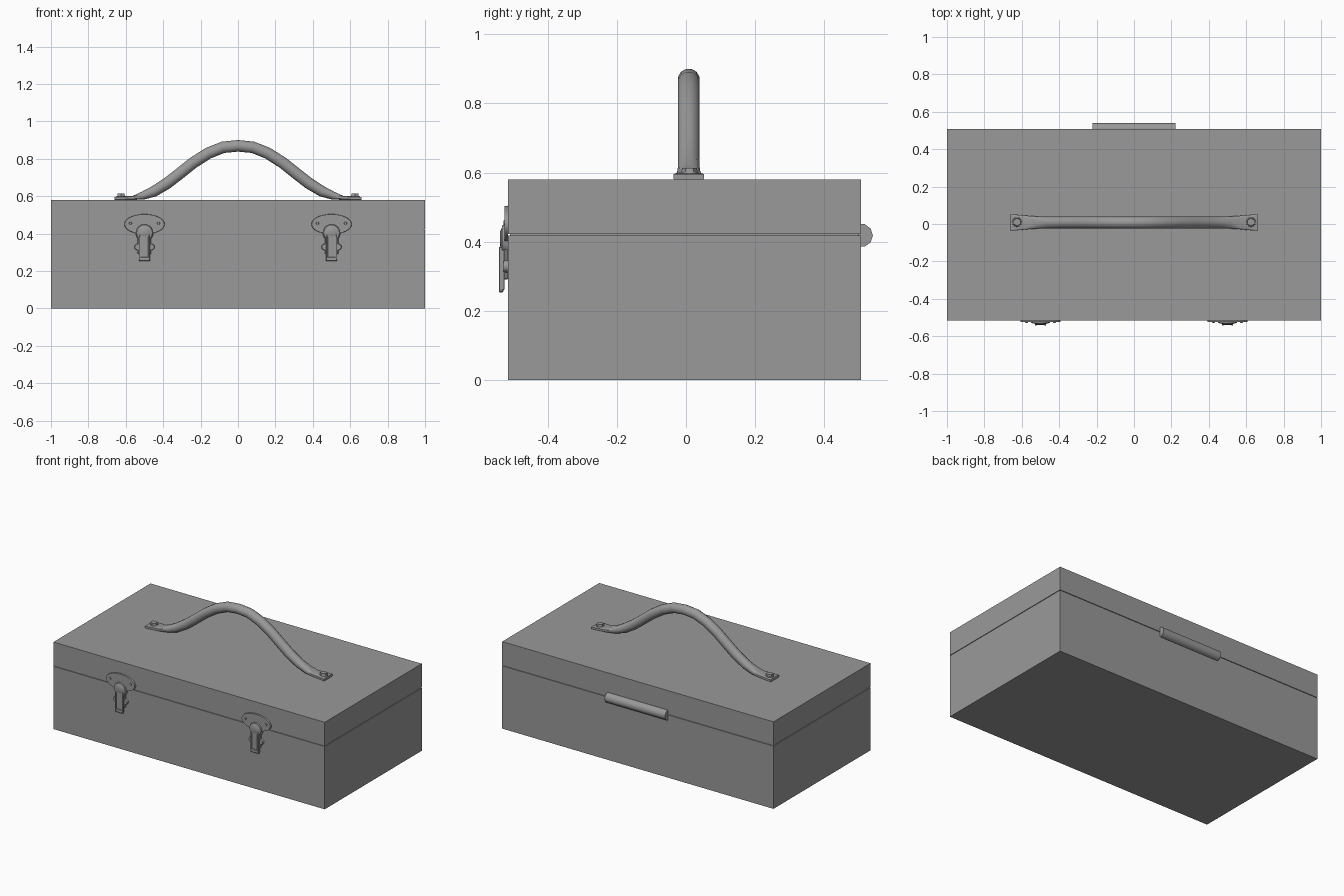
import bpy, bmesh, math
from mathutils import Matrix, Vector

cube = bpy.data.objects.get("Cube")
if cube:
    bpy.data.objects.remove(cube, do_unlink=True)

steel = bpy.data.materials.new("grey_steel")
steel.use_nodes = True
steel.diffuse_color = (0.32, 0.32, 0.32, 1)
steel.node_tree.nodes["Principled BSDF"].inputs["Base Color"].default_value = steel.diffuse_color

FRONT = -0.515
BACK = 0.507


def finish(name, bm, smooth=False):
    bmesh.ops.recalc_face_normals(bm, faces=bm.faces)
    mesh = bpy.data.meshes.new(name)
    bm.to_mesh(mesh)
    bm.free()
    mesh.materials.append(steel)
    obj = bpy.data.objects.new(name, mesh)
    bpy.context.collection.objects.link(obj)
    if smooth:
        bpy.ops.object.select_all(action='DESELECT')
        obj.select_set(True)
        bpy.context.view_layer.objects.active = obj
        bpy.ops.object.shade_smooth_by_angle(angle=math.radians(40))
    return obj


def box(name, x, y, z, bevel=0):
    """Box from three (low, high) ranges."""
    bm = bmesh.new()
    size = [b - a for a, b in (x, y, z)]
    mid = [(a + b) / 2 for a, b in (x, y, z)]
    bmesh.ops.create_cube(bm, size=1, matrix=Matrix.Translation(mid) @ Matrix.Diagonal((*size, 1)))
    if bevel:
        bmesh.ops.bevel(bm, geom=bm.edges[:], offset=bevel, segments=1, affect='EDGES')
    return finish(name, bm)


def disc(name, centre, axis, r1, r2, depth, sides, scale=(1, 1, 1), smooth=True):
    """Cylinder or cone along an axis, the r2 end pointing along it."""
    bm = bmesh.new()
    turn = Vector((0, 0, 1)).rotation_difference(Vector(axis)).to_matrix().to_4x4()
    bmesh.ops.create_cone(bm, cap_ends=True, segments=sides, radius1=r1, radius2=r2, depth=depth,
                          matrix=Matrix.Translation(centre) @ Matrix.Diagonal((*scale, 1)) @ turn)
    return finish(name, bm, smooth)


def loft(name, rings, smooth=True):
    bm = bmesh.new()
    loops = [[bm.verts.new(p) for p in ring] for ring in rings]
    n = len(loops[0])
    for a, b in zip(loops, loops[1:]):
        for i in range(n):
            bm.faces.new((a[i], a[(i + 1) % n], b[(i + 1) % n], b[i]))
    bm.faces.new(loops[0])
    bm.faces.new(loops[-1][::-1])
    return finish(name, bm, smooth)


# Case: lower tray and lid with a thin recessed seam
box("case_body", (-1, 1), (FRONT, BACK), (0, 0.418))
box("lid", (-1, 1), (FRONT, BACK), (0.422, 0.58))
box("seam_lip", (-0.994, 0.994), (FRONT + 0.006, BACK - 0.006), (0.4, 0.44))

# Handle: round bar flattening into wide feet (x, z, half width, half height, roundness)
R = 0.032
half = [(0, 0.869, R, R, 1), (0.08, 0.861, R, R, 1), (0.16, 0.829, R, R, 1),
        (0.24, 0.778, R, R, 1), (0.31, 0.722, R, R, 1), (0.38, 0.668, R, R, 1),
        (0.45, 0.625, R, 0.03, 1), (0.51, 0.602, 0.033, 0.022, 0.8),
        (0.56, 0.591, 0.036, 0.011, 0.4), (0.66, 0.588, 0.045, 0.008, 0.15)]
path = [(-x, *rest) for x, *rest in half[:0:-1]] + half


def power(v, e):
    return math.copysign(abs(v) ** e, v) if abs(v) > 1e-6 else 0


rings = []
for i, (x, z, w, h, e) in enumerate(path):
    a, b = path[max(i - 1, 0)], path[min(i + 1, len(path) - 1)]
    slope = 0 if i in (0, len(path) - 1) else math.atan2(b[1] - a[1], b[0] - a[0])
    ring = []
    for k in range(12):
        t = math.tau * (k + 0.5) / 12
        u, v = w * power(math.cos(t), e), h * power(math.sin(t), e)
        ring.append((x - v * math.sin(slope), 0.008 + u, max(z + v * math.cos(slope), 0.58)))
    rings.append(ring)
loft("handle", rings)

for side, label in ((1, "left"), (-1, "right")):
    # Handle bolts
    disc(f"{label}_bolt_washer", (side * 0.625, 0.01, 0.598), (0, 0, 1), 0.027, 0.025, 0.006, 16)
    disc(f"{label}_bolt_head", (side * 0.625, 0.01, 0.606), (0, 0, 1), 0.024, 0.021, 0.014, 6, smooth=False)

    # Latch: oval plate with rivets and a stepped boss
    cx = side * 0.5
    disc(f"{label}_latch_plate", (cx, FRONT - 0.005, 0.45), (0, -1, 0), 0.108, 0.106, 0.01, 32, (1, 1, 0.5))
    for s in (-1, 1):
        disc(f"{label}_latch_rivet", (cx + s * 0.075, FRONT - 0.011, 0.455), (0, -1, 0), 0.009, 0.006, 0.004, 8)
    disc(f"{label}_latch_boss", (cx, FRONT - 0.009, 0.405), (0, -1, 0), 0.048, 0.042, 0.018, 20)
    disc(f"{label}_latch_dome", (cx, FRONT - 0.02, 0.408), (0, -1, 0), 0.035, 0.022, 0.006, 20)

    # Latch lower mount with curled ears
    box(f"{label}_latch_mount", (cx - 0.036, cx + 0.036), (FRONT - 0.012, FRONT), (0.29, 0.4), 0.003)
    for s in (-1, 1):
        disc(f"{label}_latch_ear", (cx + s * 0.036, FRONT - 0.007, 0.328), (0, -1, 0), 0.018, 0.016, 0.014, 10)

    # Latch lever: thin arm with raised rails and a flared tip
    box(f"{label}_latch_lever", (cx - 0.026, cx + 0.026), (FRONT - 0.022, FRONT - 0.01), (0.27, 0.4), 0.003)
    for s in (-1, 1):
        x = cx + s * 0.025
        box(f"{label}_latch_rail", (x - 0.005, x + 0.005), (FRONT - 0.027, FRONT - 0.01), (0.26, 0.385), 0.002)
    box(f"{label}_latch_tip", (cx - 0.03, cx + 0.03), (FRONT - 0.026, FRONT - 0.014), (0.252, 0.275), 0.003)

# Rear hinge barrel
disc("hinge_barrel", (0, BACK, 0.418), (1, 0, 0), 0.034, 0.034, 0.445, 10)
